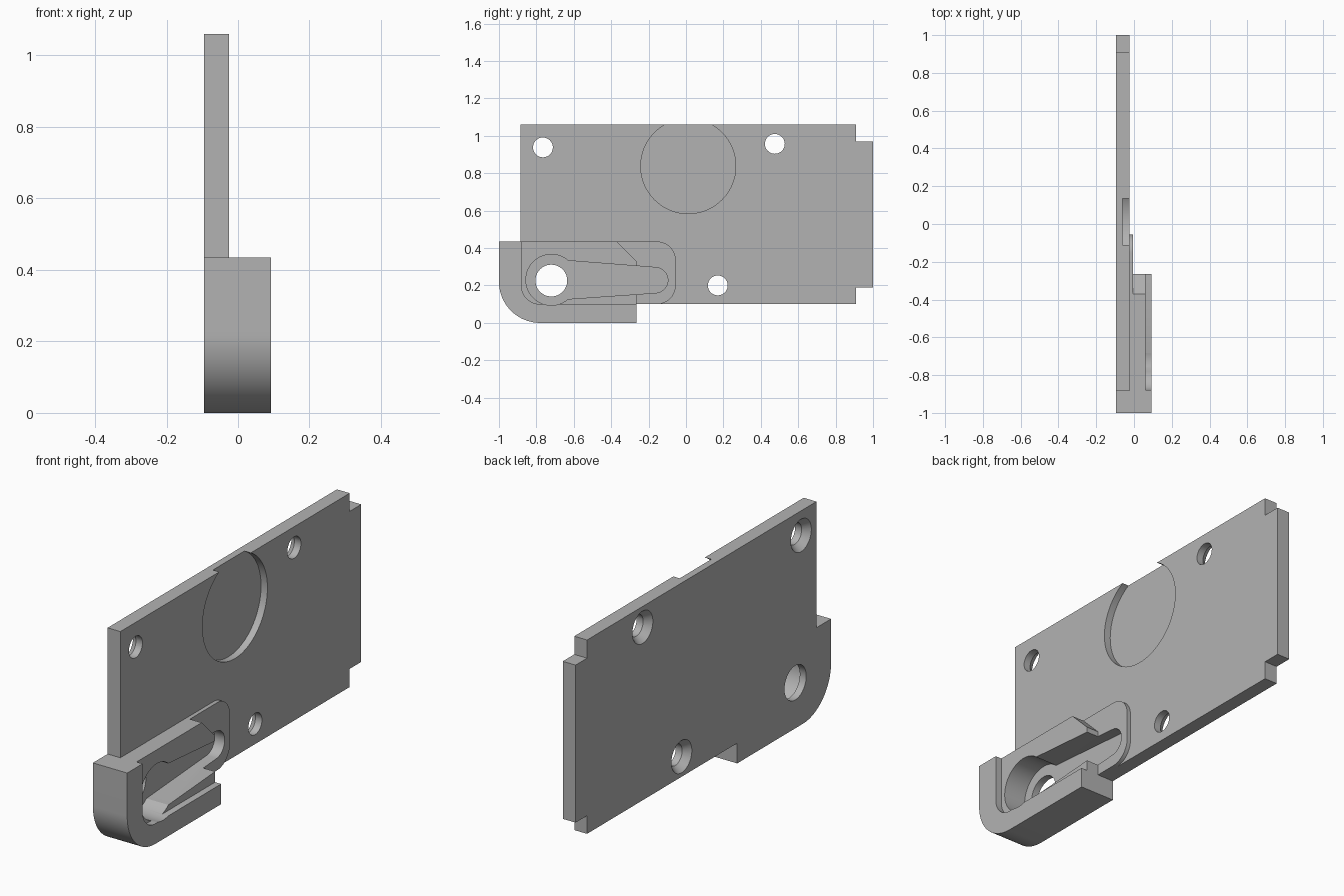
import bpy
import bmesh
from math import radians, cos, sin

if "Cube" in bpy.data.objects:
    bpy.data.objects.remove(bpy.data.objects["Cube"])

grey = bpy.data.materials.new("plain grey")
grey.use_nodes = True
GREY = (0.45, 0.45, 0.45, 1)
grey.diffuse_color = GREY
grey.node_tree.nodes["Principled BSDF"].inputs["Base Color"].default_value = GREY

BACK, FACE = -0.095, -0.025      # the two sides of the plate
FLOOR, PAD, LEDGE, OUTER = -0.06, -0.005, 0.06, 0.093


def arc(y, z, r, start, end, steps=16):
    angles = [radians(start + (end - start) * i / steps) for i in range(steps + 1)]
    return [(y + r * cos(a), z + r * sin(a)) for a in angles]


def circle(y, z, r, steps=64):
    return arc(y, z, r, 0, 360, steps)[:-1]


def loft(name, outline0, x0, outline1, x1):
    """Solid between two matching y-z outlines."""
    bm = bmesh.new()
    a = [bm.verts.new((x0, y, z)) for y, z in outline0]
    b = [bm.verts.new((x1, y, z)) for y, z in outline1]
    bm.faces.new(a)
    bm.faces.new(b)
    for i in range(len(a)):
        j = (i + 1) % len(a)
        bm.faces.new((a[i], a[j], b[j], b[i]))
    bmesh.ops.recalc_face_normals(bm, faces=bm.faces)
    mesh = bpy.data.meshes.new(name)
    bm.to_mesh(mesh)
    bm.free()
    mesh.materials.append(grey)
    ob = bpy.data.objects.new(name, mesh)
    bpy.context.collection.objects.link(ob)
    return ob


def prism(name, outline, x0, x1):
    return loft(name, outline, x0, outline, x1)


def combine(target, other, operation):
    """Apply a boolean and discard the second solid."""
    mod = target.modifiers.new(operation, 'BOOLEAN')
    mod.operation, mod.solver, mod.object = operation, 'EXACT', other
    bpy.ops.object.select_all(action='DESELECT')
    bpy.context.view_layer.objects.active = target
    target.select_set(True)
    bpy.ops.object.modifier_apply(modifier=mod.name)
    bpy.data.objects.remove(other)


# Plate with a narrower end tab
plate = prism("mounting_plate", [
    (-0.885, 0.1), (0.91, 0.1), (0.91, 0.19), (1, 0.19),
    (1, 0.97), (0.91, 0.97), (0.91, 1.06), (-0.885, 1.06)], BACK, FACE)

# Corner block with a rounded lower corner and one chamfer
block = prism("corner_block", arc(-0.78, 0.22, 0.22, 180, 270, 24) + [
    (-0.265, 0), (-0.265, 0.33), (-0.37, 0.435), (-1, 0.435)], BACK, OUTER)

# Shallow pocket in the outer side of the block
pocket = prism("pocket_cutter", arc(-0.78, 0.2, 0.1, 180, 270) + [
    (0.1, 0.1), (0.1, 0.6), (-0.88, 0.6)], LEDGE, 0.2)
combine(block, pocket, 'DIFFERENCE')
combine(plate, block, 'UNION')

# Thin raised pad with rounded end
pad = prism("raised_pad", [(-0.7, 0.1)] + arc(-0.155, 0.2, 0.1, -90, 0)
            + arc(-0.155, 0.335, 0.1, 0, 90) + [(-0.7, 0.435)], -0.05, PAD)
combine(plate, pad, 'UNION')

# Tapered keyhole recess
keyhole = prism("keyhole_cutter", arc(-0.72, 0.23, 0.136, 49, 311, 48)
                + arc(-0.165, 0.228, 0.068, -85, 85, 24), FLOOR, 0.2)
combine(plate, keyhole, 'DIFFERENCE')

# Round recess open at the top edge
disc = prism("disc_cutter", circle(0.012, 0.838, 0.254, 96), FLOOR, 0)
combine(plate, disc, 'DIFFERENCE')

# Pivot hole
combine(plate, prism("pivot_cutter", circle(-0.72, 0.226, 0.085), -0.2, 0.2), 'DIFFERENCE')

# Screw holes, countersunk from the back
for y, z in [(-0.765, 0.938), (0.475, 0.957), (0.17, 0.2)]:
    combine(plate, prism("screw_cutter", circle(y, z, 0.053), -0.2, 0.01), 'DIFFERENCE')
    combine(plate, loft("sink_cutter", circle(y, z, 0.088), BACK - 0.01,
                        circle(y, z, 0.05), FLOOR + 0.003), 'DIFFERENCE')

bpy.ops.object.shade_smooth_by_angle(angle=radians(30))
